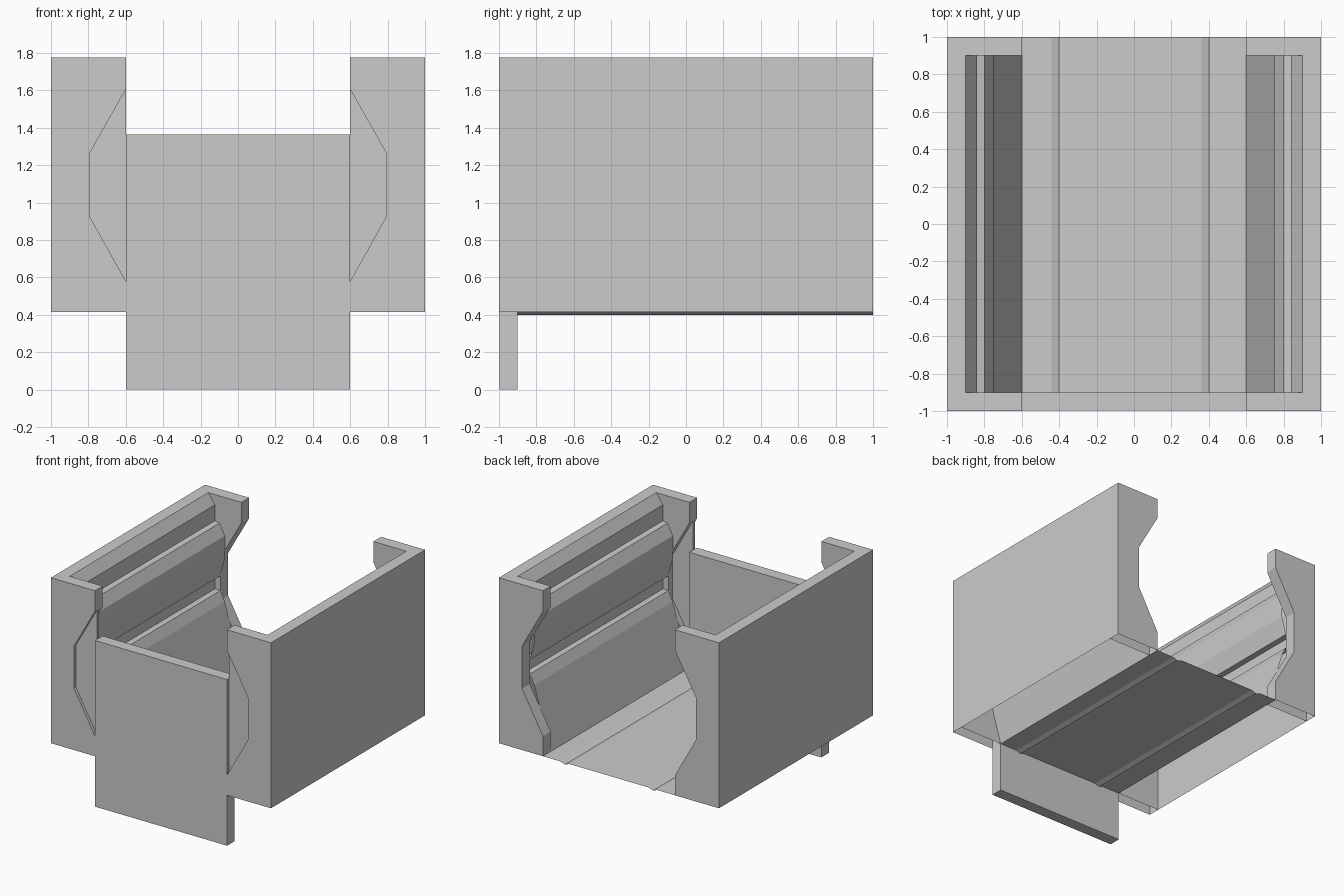
import bpy, bmesh

if "Cube" in bpy.data.objects:
    bpy.data.objects.remove(bpy.data.objects["Cube"])

LOW, TOP = 0.415, 1.775


def finish(name, bm, mirror=False):
    mesh = bpy.data.meshes.new(name)
    bm.to_mesh(mesh)
    bm.free()
    ob = bpy.data.objects.new(name, mesh)
    bpy.context.collection.objects.link(ob)
    if mirror:
        ob.modifiers.new("mirror", 'MIRROR').use_mirror_merge = False
    return ob


def sheet(name, path, y0, y1, mirror=False):
    """Open (x, z) path swept along y."""
    bm = bmesh.new()
    a = [bm.verts.new((x, y0, z)) for x, z in path]
    b = [bm.verts.new((x, y1, z)) for x, z in path]
    for i in range(len(path) - 1):
        bm.faces.new((a[i], a[i + 1], b[i + 1], b[i]))
    return finish(name, bm, mirror)


def prism(name, outline, y0, y1, mirror=False, open_low=False):
    """Closed (x, z) outline swept along y, optionally open underneath."""
    bm = bmesh.new()
    a = [bm.verts.new((x, y0, z)) for x, z in outline]
    b = [bm.verts.new((x, y1, z)) for x, z in outline]
    bm.faces.new(a)
    bm.faces.new(b[::-1])
    n = len(outline)
    for i in range(n):
        j = (i + 1) % n
        bm.faces.new((a[j], a[i], b[i], b[j]))
    bmesh.ops.recalc_face_normals(bm, faces=bm.faces[:])
    if open_low:
        drop = [f for f in bm.faces if all(abs(v.co.z - LOW) < 1e-4 for v in f.verts)
                or all(v.co.x > 0.999 for v in f.verts)]
        bmesh.ops.delete(bm, geom=drop, context='FACES_ONLY')
    return finish(name, bm, mirror)


# outer side walls with their top rims
sheet("side_wall", [(1, TOP), (1, LOW)], -1, 1, True)
sheet("side_rim", [(0.9, TOP), (1, TOP)], -0.9, 0.9, True)

# stepped inner lining with a long slot
lining = [(0.6, LOW), (0.75, 0.92), (0.79, 1.0), (0.84, 1.0), (0.84, 1.12),
          (0.79, 1.12), (0.75, 1.27), (0.75, 1.46), (0.8, 1.55),
          (0.84, 1.56), (0.84, 1.69), (0.9, TOP)]
sheet("inner_lining", lining, -0.9, 0.9, True)

# notched end walls, front and back
notch = [(0.6, 1.605), (0.79, 1.27), (0.79, 0.92), (0.6, 0.58)]
end = [(1, LOW), (1, TOP), (0.6, TOP)] + notch + [(0.6, LOW)]
for name, y in (("front_end_wall", -1), ("back_end_wall", 0.9)):
    prism(name, end, y, y + 0.1, True, True)

# recessed panes filling the front notches
prism("front_notch_pane", notch, -0.975, -0.95, True)

# front panel
prism("front_panel", [(-0.6, 0), (0.6, 0), (0.6, 1.365), (-0.6, 1.365)], -0.998, -0.9)

# thin floor with two shallow grooves
floor = [(-0.6, LOW), (-0.44, LOW), (-0.4, 0.4), (-0.36, LOW),
         (0.36, LOW), (0.4, 0.4), (0.44, LOW), (0.6, LOW)]
sheet("floor", floor, -0.9, 1)
